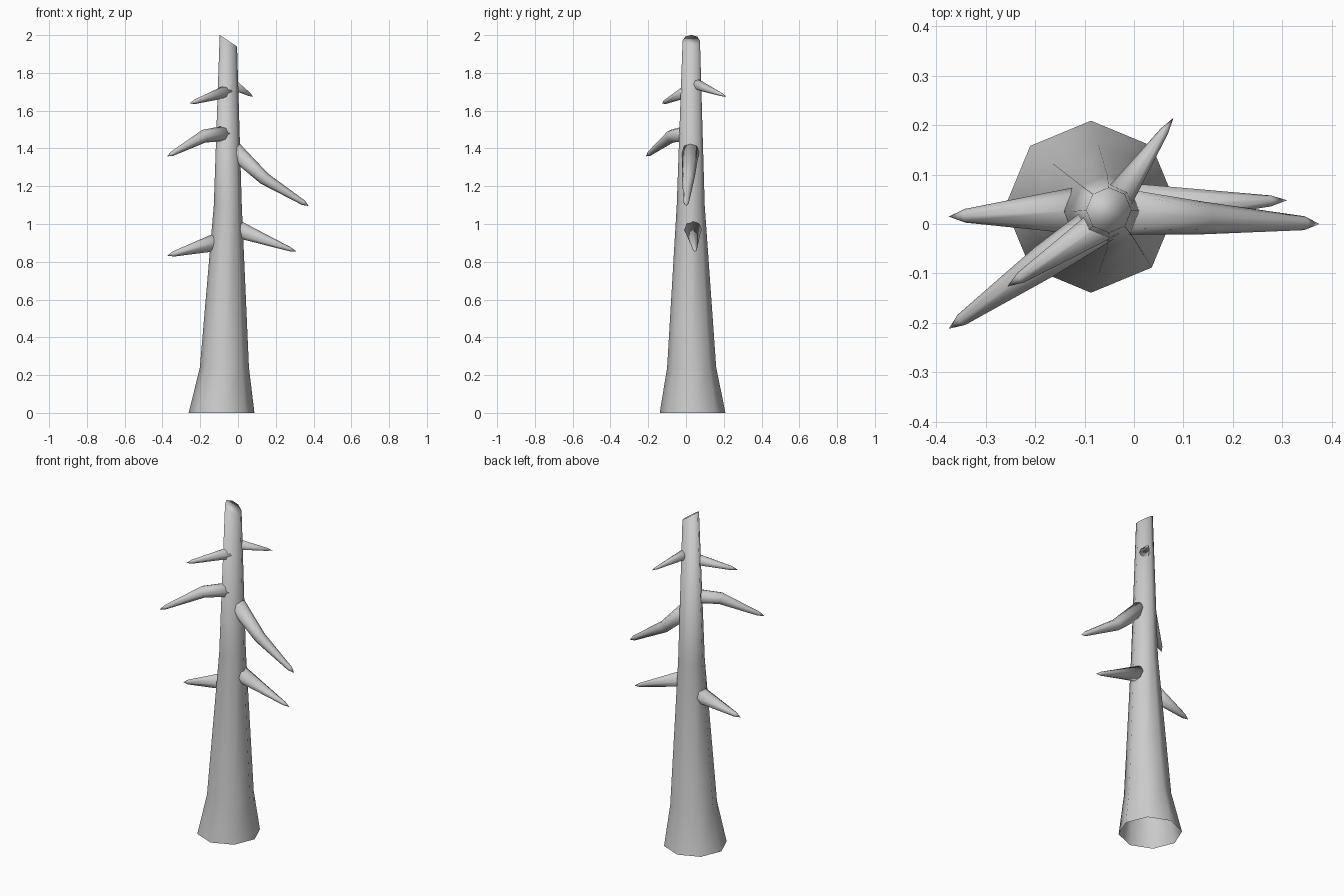
import bpy
import bmesh
import math
from mathutils import Vector

if "Cube" in bpy.data.objects:
    bpy.data.objects.remove(bpy.data.objects["Cube"], do_unlink=True)

bark = bpy.data.materials.new("grey bark")
bark.use_nodes = True
grey = (0.6, 0.6, 0.6, 1)
bark.diffuse_color = grey
bark.node_tree.nodes["Principled BSDF"].inputs["Base Color"].default_value = grey


def add_object(name, bm):
    bmesh.ops.recalc_face_normals(bm, faces=bm.faces)
    for face in bm.faces:
        face.smooth = True
    mesh = bpy.data.meshes.new(name)
    bm.to_mesh(mesh)
    bm.free()
    mesh.materials.append(bark)
    obj = bpy.data.objects.new(name, mesh)
    bpy.context.collection.objects.link(obj)
    return obj


def bridge(bm, lower, upper):
    for i in range(len(lower)):
        j = (i + 1) % len(lower)
        bm.faces.new((lower[i], lower[j], upper[j], upper[i]))


# Trunk: flared octagonal tube, open below, cut at a slant on top
def build_trunk(sections, sides=8, slant=0.67):
    bm = bmesh.new()
    rings = []
    for x, y, z, r in sections:
        ring = []
        for i in range(sides):
            a = math.tau * i / sides
            dx = r * math.cos(a)
            drop = slant * dx if z == sections[-1][2] else 0
            ring.append(bm.verts.new((x + dx, y + r * math.sin(a), z - drop)))
        rings.append(ring)
    for lower, upper in zip(rings, rings[1:]):
        bridge(bm, lower, upper)
    bm.faces.new(rings[-1])
    return add_object("trunk", bm)


# Branch: tapering tube along a path, ending in a short point
def build_branch(name, path, radii, sides=8):
    bm = bmesh.new()
    points = [Vector(p) for p in path]
    tip = points[-1]
    points.insert(-1, tip.lerp(points[-2], 0.035 / (tip - points[-2]).length))
    rings = []
    for k, r in enumerate(radii):
        along = (points[k + 1] - points[max(k - 1, 0)]).normalized()
        side = along.cross(Vector((0, 0, 1))).normalized()
        up = side.cross(along)
        rings.append([bm.verts.new(points[k] + r * (math.cos(a) * side + math.sin(a) * up))
                      for a in (math.tau * i / sides for i in range(sides))])
    for lower, upper in zip(rings, rings[1:]):
        bridge(bm, lower, upper)
    bm.faces.new(rings[0])
    end = bm.verts.new(tip)
    for i in range(sides):
        bm.faces.new((rings[-1][i], rings[-1][(i + 1) % sides], end))
    return add_object(name, bm)


build_trunk([(-0.087, 0.035, 0, 0.174), (-0.072, 0.03, 0.24, 0.13),
             (-0.054, 0.025, 1.1, 0.074), (-0.051, 0.028, 1.97, 0.046)])

build_branch("top_right_branch", [(-0.05, 0.01, 1.705), (-0.257, -0.127, 1.638)], [0.036, 0.012])
build_branch("top_back_branch", [(-0.03, 0.055, 1.74), (0.08, 0.215, 1.674)], [0.03, 0.009])
build_branch("middle_right_branch",
             [(-0.06, 0.007, 1.48), (-0.18, -0.075, 1.465), (-0.375, -0.212, 1.358)],
             [0.042, 0.035, 0.013])
build_branch("middle_left_branch",
             [(-0.02, 0.025, 1.39), (0.14, 0.012, 1.24), (0.375, 0, 1.095)],
             [0.046, 0.033, 0.014])
build_branch("lower_right_branch", [(-0.1, 0.028, 0.908), (-0.375, 0.015, 0.832)], [0.05, 0.014])
build_branch("lower_left_branch", [(0, 0.036, 0.972), (0.31, 0.048, 0.853)], [0.046, 0.011])
